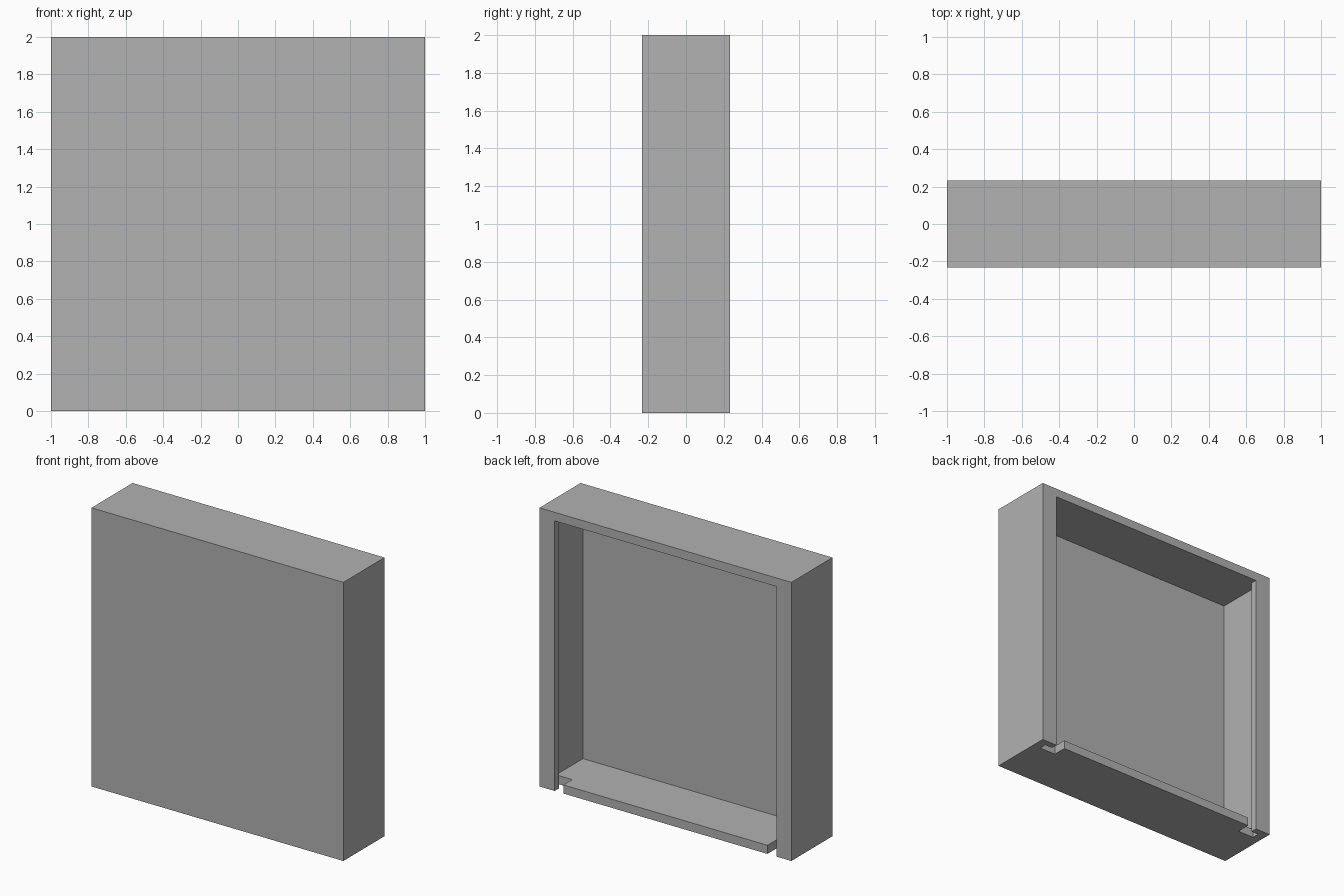
import bpy
import bmesh

cube = bpy.data.objects.get("Cube")
if cube:
    bpy.data.objects.remove(cube, do_unlink=True)

# Main sizes
HALF, DEPTH, HEIGHT = 1.0, 0.233, 2.0
WALL = 0.062          # panel thickness
INNER = HALF - WALL   # inner face of the side walls
MOUTH = 0.88          # half width of the rear opening
LIP = DEPTH - 0.047   # front face of the rear lips
NOTCH_X, NOTCH_Y = 0.81, DEPTH - 0.1
PAST = DEPTH + 0.2    # cutters run out past the back

grey = bpy.data.materials.new("plain_grey")
grey.use_nodes = True
colour = (0.445, 0.445, 0.445, 1)
grey.diffuse_color = colour
grey.node_tree.nodes["Principled BSDF"].inputs["Base Color"].default_value = colour


def prism(name, outline, bottom, top):
    """Extrude an outline in plan from bottom to top."""
    bm = bmesh.new()
    face = bm.faces.new([bm.verts.new((x, y, bottom)) for x, y in outline])
    grown = bmesh.ops.extrude_face_region(bm, geom=[face])
    verts = [v for v in grown["geom"] if isinstance(v, bmesh.types.BMVert)]
    bmesh.ops.translate(bm, verts=verts, vec=(0, 0, top - bottom))
    bmesh.ops.recalc_face_normals(bm, faces=bm.faces)
    mesh = bpy.data.meshes.new(name)
    bm.to_mesh(mesh)
    bm.free()
    mesh.materials.append(grey)
    obj = bpy.data.objects.new(name, mesh)
    bpy.context.collection.objects.link(obj)
    return obj


def mirrored(half):
    return half + [(-x, y) for x, y in reversed(half)]


def cut(target, cutter):
    cutter.hide_render = True
    mod = target.modifiers.new("cut", "BOOLEAN")
    mod.operation = "DIFFERENCE"
    mod.solver = "EXACT"
    mod.object = cutter
    bpy.context.view_layer.objects.active = target
    bpy.ops.object.modifier_apply(modifier=mod.name)
    bpy.data.objects.remove(cutter, do_unlink=True)


# Outer box
case = prism("open_back_case", mirrored([(HALF, -DEPTH), (HALF, DEPTH)]), 0, HEIGHT)

# Inner space with a groove behind each rear lip
cavity = mirrored([(INNER, WALL - DEPTH), (INNER, LIP), (MOUTH, LIP), (MOUTH, PAST)])
cut(case, prism("cavity_cutter", cavity, WALL, HEIGHT - WALL))

# Notches through the floor at the foot of each groove
for side in (1, -1):
    notch = [(NOTCH_X, NOTCH_Y), (INNER, NOTCH_Y), (INNER, LIP),
             (MOUTH, LIP), (MOUTH, PAST), (NOTCH_X, PAST)]
    cut(case, prism("notch_cutter", [(side * x, y) for x, y in notch], -0.1, 0.2))
